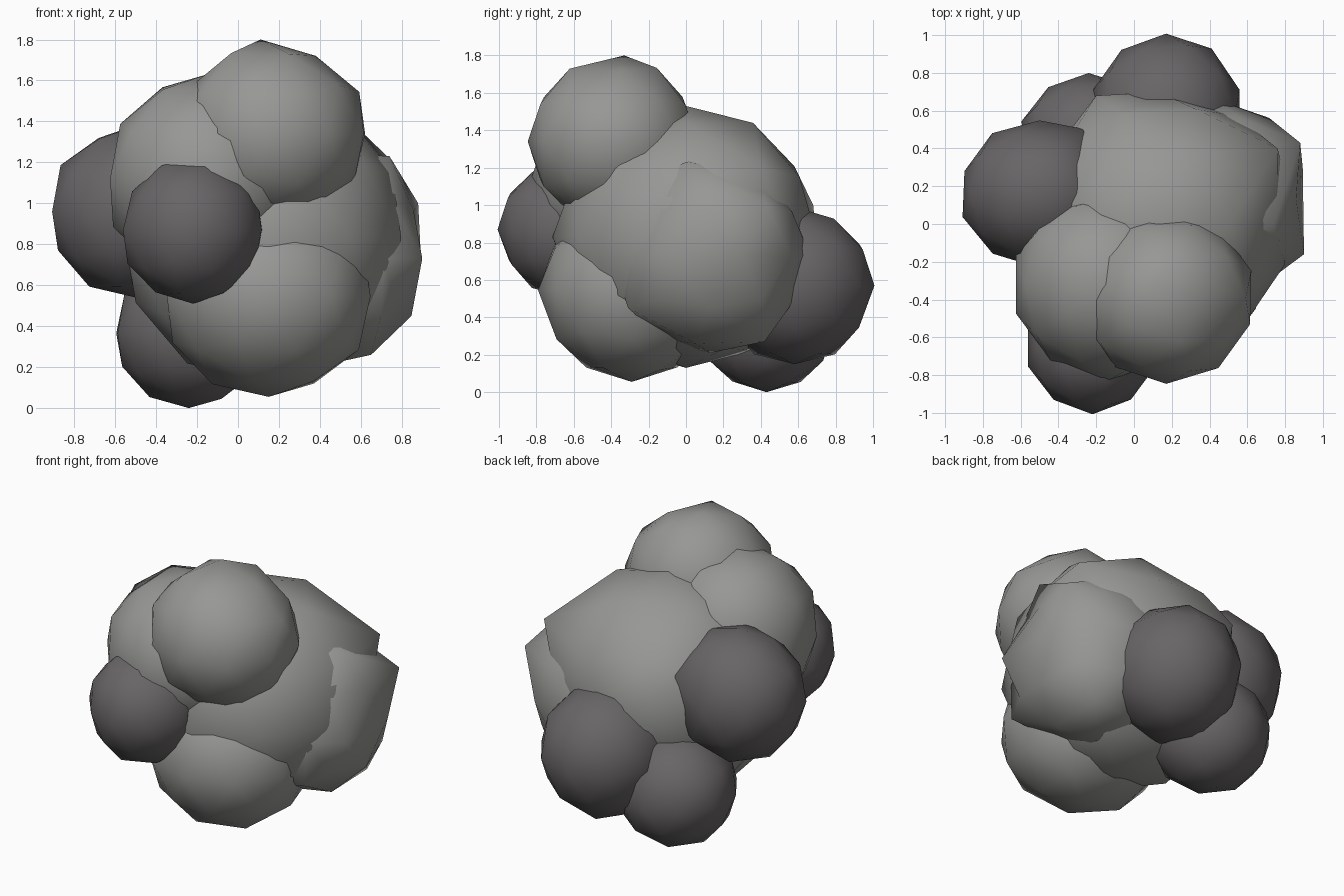
import bpy, bmesh, random
from mathutils import Vector

if "Cube" in bpy.data.objects:
    bpy.data.objects.remove(bpy.data.objects["Cube"])

random.seed(4)


def make_material(name, colour):
    m = bpy.data.materials.new(name)
    m.diffuse_color = (*colour, 1)
    m.use_nodes = True
    m.node_tree.nodes["Principled BSDF"].inputs["Base Color"].default_value = m.diffuse_color
    return m


light = make_material("light_grey", (0.31, 0.31, 0.30))
dark = make_material("dark_grey", (0.14, 0.13, 0.135))


def lump(name, centre, radii, mat, corners=()):
    """Uneven low-poly ball, smooth shaded; the nearest free vertex is pulled to each corner."""
    centre = Vector(centre)
    bm = bmesh.new()
    bmesh.ops.create_icosphere(bm, subdivisions=2, radius=1)
    for v in bm.verts:
        if abs(v.co.z) < 0.99:      # poles stay put
            v.co *= random.uniform(0.99, 1.03)
        v.co = centre + Vector(radii) * v.co
    free = list(bm.verts)
    for v in free:
        v.co = v.co.copy()
    for p in map(Vector, corners):
        d = (p - centre).normalized()
        best = max(free, key=lambda v: (v.co - centre).normalized().dot(d))
        best.co = p
        free.remove(best)
    for f in bm.faces:
        f.smooth = True
    mesh = bpy.data.meshes.new(name)
    bm.to_mesh(mesh)
    bm.free()
    mesh.materials.append(mat)
    ob = bpy.data.objects.new(name, mesh)
    bpy.context.collection.objects.link(ob)


# Large light lumps around the core
lump("core_lump", (0.13, 0.00, 0.83), (0.70, 0.70, 0.70), light,
     [(0.76, 0.40, 1.20), (-0.20, 0.68, 1.0)])
lump("top_lump", (0.17, -0.39, 1.34), (0.465, 0.455, 0.45), light,
     [(0.11, -0.33, 1.80), (0.38, -0.35, 1.72)])
lump("upper_left_lump", (-0.15, -0.32, 1.12), (0.50, 0.50, 0.51), light)
lump("right_lump", (0.42, 0.13, 0.73), (0.49, 0.52, 0.52), light,
     [(0.88, 0.43, 1.0), (0.90, -0.16, 0.73), (0.74, 0.0, 1.23),
      (0.70, -0.31, 0.45), (0.65, 0.05, 0.26), (0.65, 0.42, 0.27)])
lump("lower_front_lump", (0.15, -0.29, 0.545), (0.51, 0.49, 0.49), light)

# Small dark lumps
lump("front_dark_lump", (-0.22, -0.64, 0.87), (0.35, 0.36, 0.36), dark)
lump("left_dark_lump", (-0.50, 0.16, 0.96), (0.42, 0.39, 0.42), dark,
     [(-0.25, 0.50, 1.12)])
lump("back_dark_lump", (0.17, 0.58, 0.57), (0.40, 0.42, 0.42), dark)
lump("bottom_dark_lump", (-0.24, 0.43, 0.365), (0.365, 0.365, 0.365), dark)
